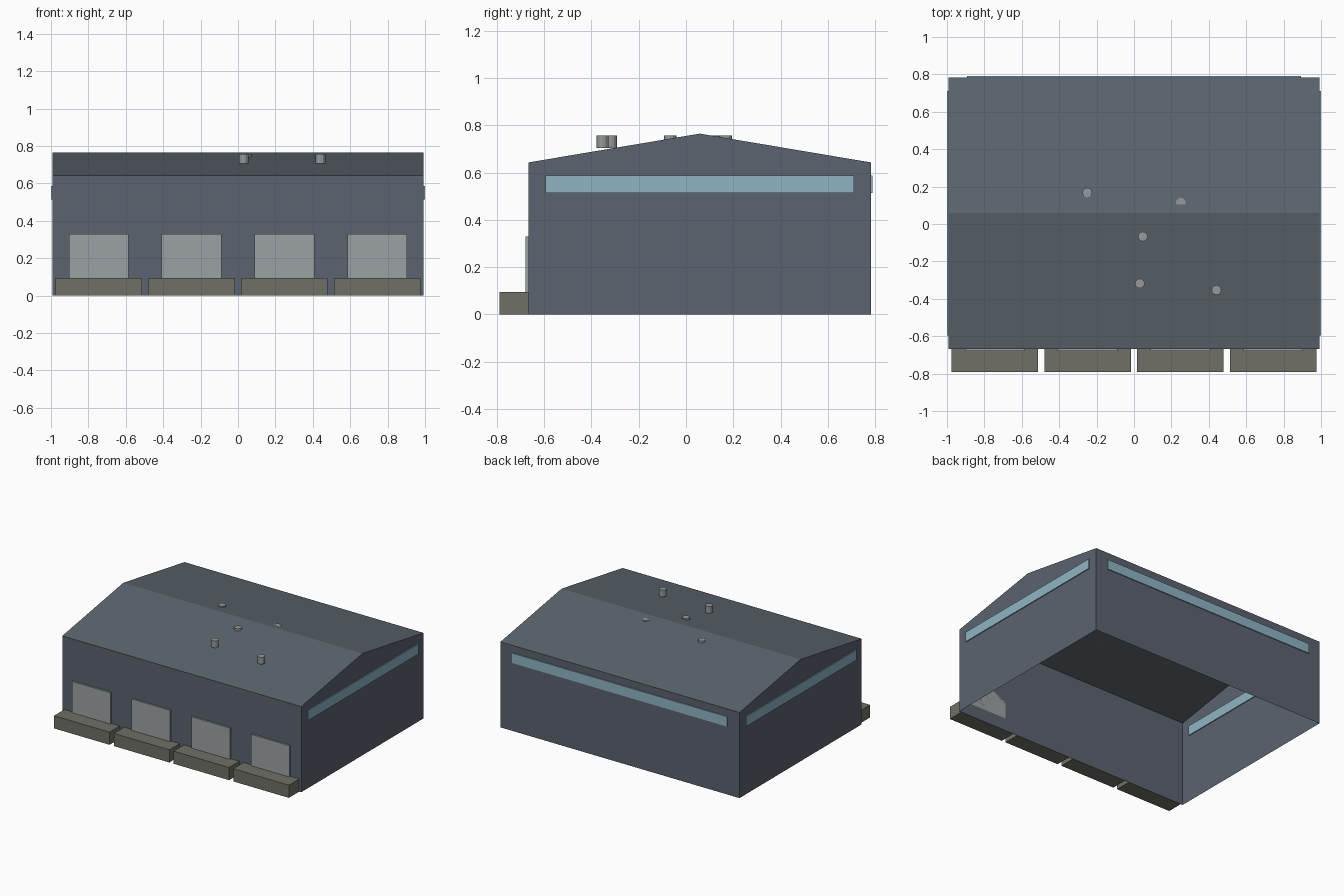
import bpy, bmesh
from math import radians

if "Cube" in bpy.data.objects:
    bpy.data.objects.remove(bpy.data.objects["Cube"])

HX, Y0, Y1 = 0.993, -0.667, 0.783      # building footprint
EAVE, RIDGE = 0.643, 0.765
YM = (Y0 + Y1) / 2


def material(name, rgb):
    m = bpy.data.materials.new(name)
    m.diffuse_color = (*rgb, 1)
    m.use_nodes = True
    m.node_tree.nodes["Principled BSDF"].inputs["Base Color"].default_value = m.diffuse_color
    return m


WALL = material("slate_wall", (0.105, 0.125, 0.16))
ROOF = material("slate_roof", (0.105, 0.13, 0.155))
DOCK = material("concrete", (0.16, 0.16, 0.135))
DOOR = material("door_grey", (0.33, 0.36, 0.37))
GLASS = material("glass", (0.27, 0.46, 0.55))
METAL = material("vent_metal", (0.30, 0.32, 0.33))


def finish(name, bm, mat):
    me = bpy.data.meshes.new(name)
    bm.to_mesh(me)
    bm.free()
    ob = bpy.data.objects.new(name, me)
    me.materials.append(mat)
    bpy.context.collection.objects.link(ob)
    return ob


def box(name, x, y, z, mat):
    bm = bmesh.new()
    bmesh.ops.create_cube(bm, size=1)
    for v in bm.verts:
        v.co = [r[0] if c < 0 else r[1] for c, r in zip(v.co, (x, y, z))]
    return finish(name, bm, mat)


# open-bottomed hall shell: gable profile at both ends, joined by long faces
profile = [(Y0, 0), (Y1, 0), (Y1, EAVE), (YM, RIDGE), (Y0, EAVE)]


def shell(name, spans, gables, mat):
    bm = bmesh.new()
    r = [bm.verts.new((HX, y, z)) for y, z in profile]
    l = [bm.verts.new((-HX, y, z)) for y, z in profile]
    for i in spans:
        j = (i + 1) % 5
        bm.faces.new((r[i], l[i], l[j], r[j]))
    if gables:
        bm.faces.new(r)
        bm.faces.new(l[::-1])
    bmesh.ops.delete(bm, geom=[v for v in bm.verts if not v.link_faces], context='VERTS')
    return finish(name, bm, mat)


shell("walls", (1, 4), True, WALL)
shell("roof", (2, 3), False, ROOF)

# loading bays: dock platform and door
for i in range(4):
    cx = (i - 1.5) * HX / 2
    box(f"loading_dock_{i + 1}", (cx - 0.231, cx + 0.231), (-0.79, Y0), (0, 0.095), DOCK)
    box(f"bay_door_{i + 1}", (cx - 0.16, cx + 0.16), (-0.68, Y0), (0.095, 0.33), DOOR)

# strip windows on the sides and back
WZ = (0.513, 0.587)
box("window_right", (HX - 0.007, 1.0), (-0.595, 0.711), WZ, GLASS)
box("window_left", (-1.0, -HX + 0.007), (-0.595, 0.711), WZ, GLASS)
box("window_back", (-0.894, 0.894), (Y1 - 0.007, 0.79), WZ, GLASS)

# roof vents, all at one height
for i, (x, y) in enumerate([(-0.25, 0.168), (0.25, 0.115), (0.047, -0.067),
                            (0.031, -0.318), (0.441, -0.353)]):
    bm = bmesh.new()
    bmesh.ops.create_cone(bm, cap_ends=True, segments=12, radius1=0.026,
                          radius2=0.026, depth=0.052)
    bmesh.ops.translate(bm, verts=bm.verts, vec=(x, y, 0.731))
    finish(f"roof_vent_{i + 1}", bm, METAL)
